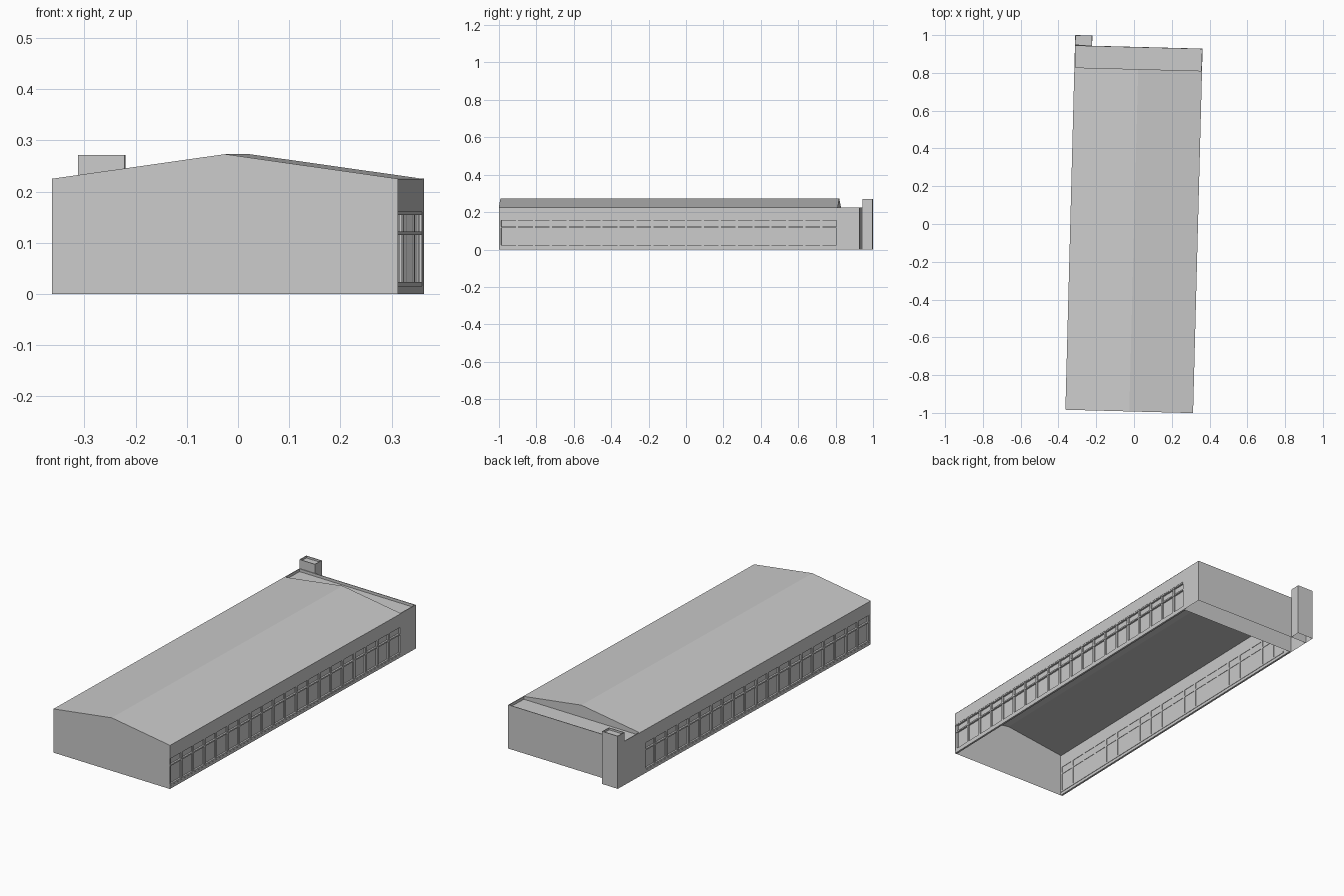
import bpy, bmesh, math
from mathutils import Matrix

if "Cube" in bpy.data.objects:
    bpy.data.objects.remove(bpy.data.objects["Cube"])

# Plan is turned slightly; all parts are built square and then placed
PLACE = Matrix.Translation((0, -0.0275, 0)) @ Matrix.Rotation(math.radians(-1.5), 4, 'Z')
W, Y0, YG, Y1 = 0.338, -0.965, 0.8475, 0.965    # half width, front, rear gable, back
EAVE, RIDGE = 0.225, 0.273
SILL, HEAD, T = 0.015, 0.16, 0.01               # window band and wall thickness


def finish(bm, name):
    me = bpy.data.meshes.new(name)
    bm.transform(PLACE)
    bm.to_mesh(me)
    bm.free()
    ob = bpy.data.objects.new(name, me)
    bpy.context.collection.objects.link(ob)
    return ob


def add_box(bm, x, y, z):
    m = Matrix.Translation((sum(x) / 2, sum(y) / 2, sum(z) / 2)) @ Matrix.Diagonal(
        (abs(x[1] - x[0]), y[1] - y[0], z[1] - z[0], 1))
    return bmesh.ops.create_cube(bm, size=1, matrix=m)['verts']


def boxes(name, items):
    bm = bmesh.new()
    for it in items:
        add_box(bm, *it)
    return finish(bm, name)


def sheet(name, *polys):
    bm = bmesh.new()
    for p in polys:
        bm.faces.new([bm.verts.new(v) for v in p])
    bmesh.ops.remove_doubles(bm, verts=bm.verts, dist=1e-5)
    return finish(bm, name)


def open_box(name, x, y, z, sunk, drop_front=False):
    """Box with no underside and a top sunk behind a thin rim."""
    bm = bmesh.new()
    add_box(bm, x, y, z)
    bm.normal_update()
    top = next(f for f in bm.faces if f.normal.z > 0.9)
    gone = [f for f in bm.faces if f.normal.z < -0.9 or (drop_front and f.normal.y < -0.9)]
    bmesh.ops.delete(bm, geom=gone, context='FACES')
    bmesh.ops.inset_region(bm, faces=[top], thickness=0.005)
    res = bmesh.ops.extrude_face_region(bm, geom=[top])
    bmesh.ops.translate(bm, vec=(0, 0, -sunk),
                        verts=[v for v in res['geom'] if isinstance(v, bmesh.types.BMVert)])
    if top.is_valid:
        bmesh.ops.delete(bm, geom=[top], context='FACES_ONLY')
    return finish(bm, name)


# Gable end walls
def gable(y, order):
    pts = [(-W, y, 0), (W, y, 0), (W, y, EAVE), (0, y, RIDGE), (-W, y, EAVE)]
    return pts[::order]


sheet("front_gable_wall", gable(Y0, 1))
sheet("rear_gable_wall", gable(YG, -1))

# Low pitched roof
sheet("hall_roof",
      [(W, Y0, EAVE), (W, YG, EAVE), (0, YG, RIDGE), (0, Y0, RIDGE)],
      [(0, Y0, RIDGE), (0, YG, RIDGE), (-W, YG, EAVE), (-W, Y0, EAVE)])

# Long side walls with a recessed window band
for side, s, end in (("right", 1, YG - 0.005), ("left", -1, 0.80)):
    wall = (s * (W - T), s * W)
    boxes(side + "_wall", [
        (wall, (Y0, YG), (0, SILL)),
        (wall, (Y0, YG), (HEAD, EAVE - 0.001)),
        (wall, (end, YG), (SILL, HEAD))])

    gx = s * (W - T)
    pane = [(gx, Y0, SILL), (gx, end, SILL), (gx, end, HEAD), (gx, Y0, HEAD)]
    sheet(side + "_window_glass", pane[::s])

    frame = (gx - s * 0.002, s * (W - 0.003))
    bays = 20
    step = (end - Y0) / bays
    bars = [(frame, (y - 0.006, y + 0.006), (SILL, HEAD))
            for y in (Y0 + 0.007 + i * step for i in range(bays))]
    rail = (frame[0], s * (W - 0.001))
    bars += [(rail, (Y0 + 0.001, end), z)
             for z in ((SILL, 0.023), (0.115, 0.122), (0.154, HEAD))]
    boxes(side + "_window_frames", bars)

# Flat roofed rear annexe and chimney
open_box("rear_annexe", (-W, W), (YG, Y1), (0, EAVE), 0.014, drop_front=True)
open_box("chimney", (-W, -W + 0.091), (Y1, 1.019), (0, 0.271), 0.01)
